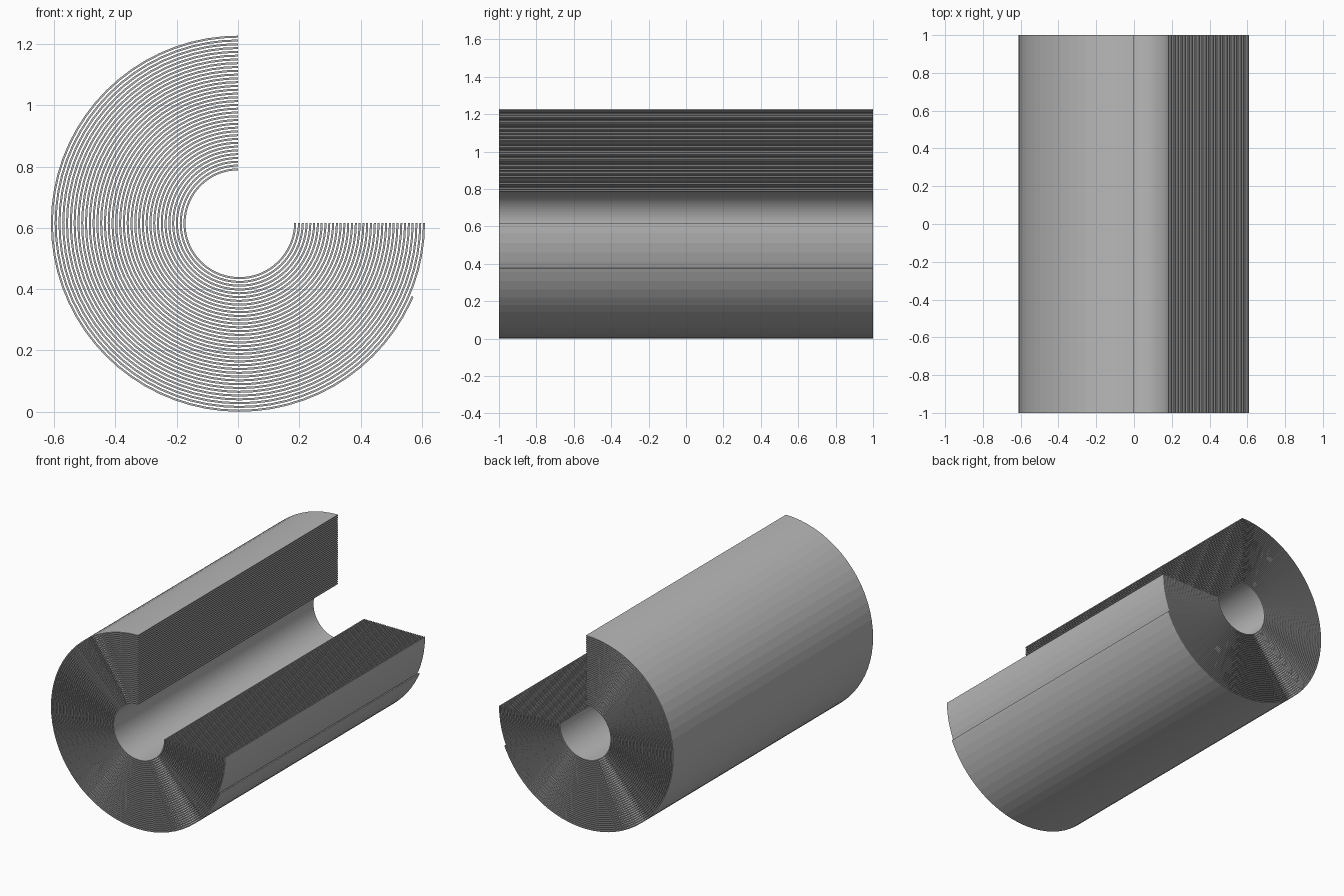
import bpy, bmesh, math

cube = bpy.data.objects.get("Cube")
if cube:
    bpy.data.objects.remove(cube, do_unlink=True)

TURNS = 36            # layers of the rolled sheet
PITCH = 0.01236       # radial step per turn
THICK = 0.0065        # sheet thickness
INNER = 0.168         # inner radius at angle zero
STEP = 5              # degrees per facet
CX, CZ = 0.003, 0.6165
HALF = 1.0            # half length of the roll

grey = bpy.data.materials.new("sheet grey")
grey.use_nodes = True
colour = (0.48, 0.48, 0.48, 1)
grey.diffuse_color = colour
grey.node_tree.nodes["Principled BSDF"].inputs["Base Color"].default_value = colour


def section(bm, turn, angle):
    """Four corners of the sheet at one angle: front inner, front outer, back outer, back inner."""
    r = INNER + PITCH * (turn + angle / 360)
    a = math.radians(angle)
    corners = ((r, -HALF), (r + THICK, -HALF), (r + THICK, HALF), (r, HALF))
    return [bm.verts.new((CX + q * math.cos(a), y, CZ + q * math.sin(a))) for q, y in corners]


def add_layer(bm, turn, start, end):
    """One spiral layer of sheet, closed at both cut ends."""
    angles = list(range(start, end, STEP)) + [end]
    rings = [section(bm, turn, a) for a in angles]
    for a, b in zip(rings, rings[1:]):
        for i in range(4):
            j = (i + 1) % 4
            bm.faces.new((a[i], a[j], b[j], b[i]))
    bm.faces.new(rings[0][::-1])
    bm.faces.new(rings[-1])


# Spiral roll with an open quarter; the outermost layer stops short
bm = bmesh.new()
for turn in range(TURNS):
    add_layer(bm, turn, 90, 337 if turn == TURNS - 1 else 360)

# Make the cut ends line up with the vertical and horizontal cutting planes
for v in bm.verts:
    if abs(v.co.x - CX) < 1e-5 and v.co.z > CZ:
        v.co.x = 0
bmesh.ops.recalc_face_normals(bm, faces=bm.faces)
mesh = bpy.data.meshes.new("rolled_sheet")
bm.to_mesh(mesh)
bm.free()
mesh.materials.append(grey)
roll = bpy.data.objects.new("rolled_sheet", mesh)
bpy.context.collection.objects.link(roll)
